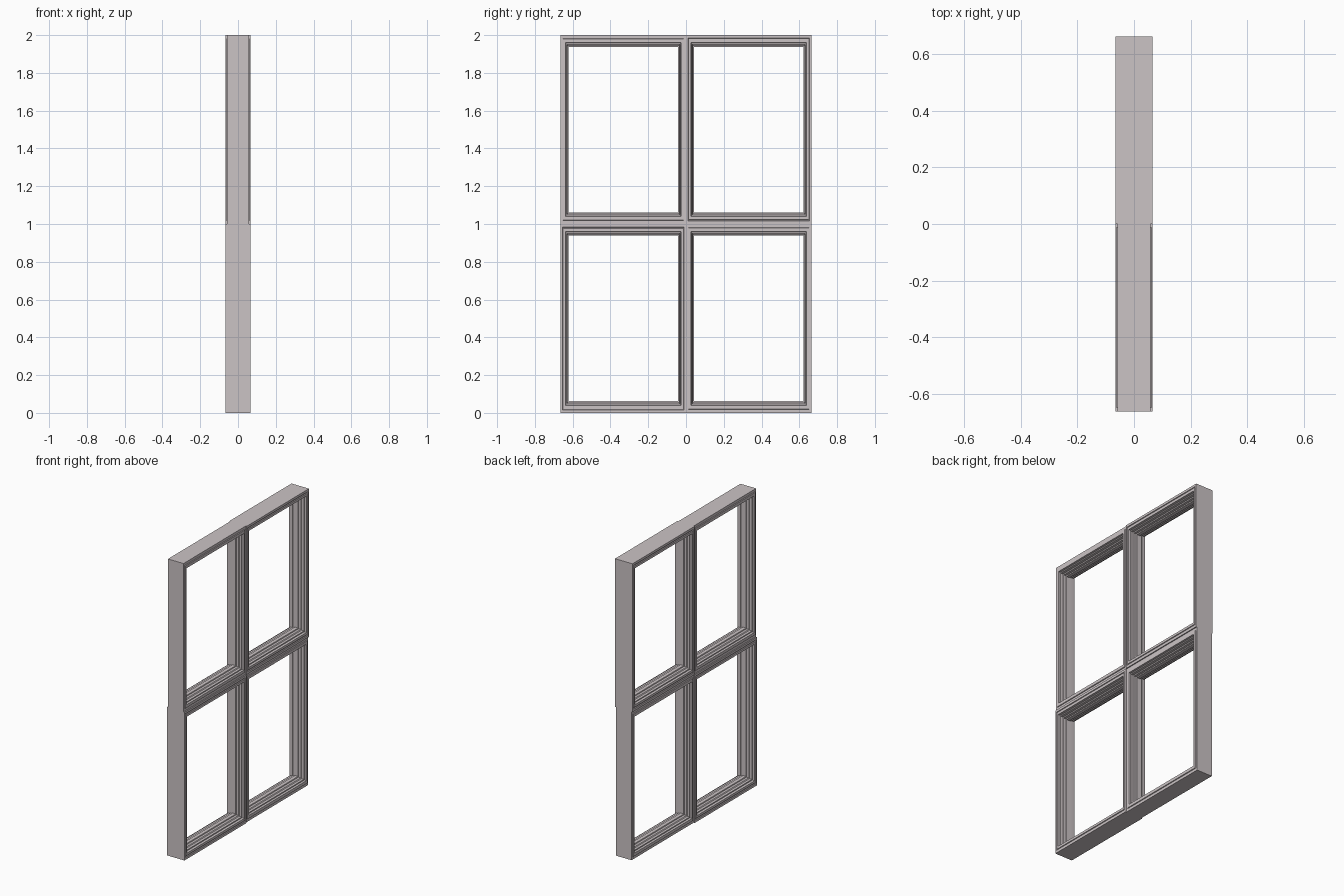
import bpy, bmesh

if "Cube" in bpy.data.objects:
    bpy.data.objects.remove(bpy.data.objects["Cube"])

W, H = 0.6633, 1.0          # size of one pane frame
SY = W                      # side members are slimmer by the same ratio

mat = bpy.data.materials.new("pale_frame")
mat.diffuse_color = (0.60, 0.55, 0.56, 1)
mat.use_nodes = True
mat.node_tree.nodes["Principled BSDF"].inputs["Base Color"].default_value = mat.diffuse_color

# half profiles: (inset from the outer edge, distance from the mid plane)
INNER = [(0.042, 0.050), (0.049, 0.050), (0.050, 0.034),
         (0.056, 0.030), (0.056, 0.014), (0.062, 0.012)]
FLAT = [(0.0, 0.065), (0.016, 0.065), (0.018, 0.060), (0.022, 0.060),
        (0.024, 0.065), (0.040, 0.065)] + INNER
BEADED = [(0.0, 0.058), (0.018, 0.058), (0.020, 0.063), (0.040, 0.063)] + INNER


def pane_frame(name, y0, z0, half):
    """Mitred rectangular frame swept from a mirrored moulding profile."""
    profile = half + [(d, -x) for d, x in reversed(half)]
    bm = bmesh.new()
    rings = []
    for sy, sz in ((0, 0), (1, 0), (1, 1), (0, 1)):
        ring = []
        for d, x in profile:
            y = y0 + (W - d * SY if sy else d * SY)
            z = z0 + (H - d if sz else d)
            ring.append(bm.verts.new((x, y, z)))
        rings.append(ring)
    n = len(profile)
    for i in range(4):
        a, b = rings[i], rings[(i + 1) % 4]
        for j in range(n):
            k = (j + 1) % n
            bm.faces.new((a[j], b[j], b[k], a[k]))
    bmesh.ops.recalc_face_normals(bm, faces=bm.faces)
    mesh = bpy.data.meshes.new(name)
    bm.to_mesh(mesh)
    bm.free()
    mesh.materials.append(mat)
    bpy.context.collection.objects.link(bpy.data.objects.new(name, mesh))


# four frames, the two kinds alternating diagonally
pane_frame("lower_front_frame", -W, 0, FLAT)
pane_frame("lower_back_frame", 0, 0, BEADED)
pane_frame("upper_front_frame", -W, H, BEADED)
pane_frame("upper_back_frame", 0, H, FLAT)
